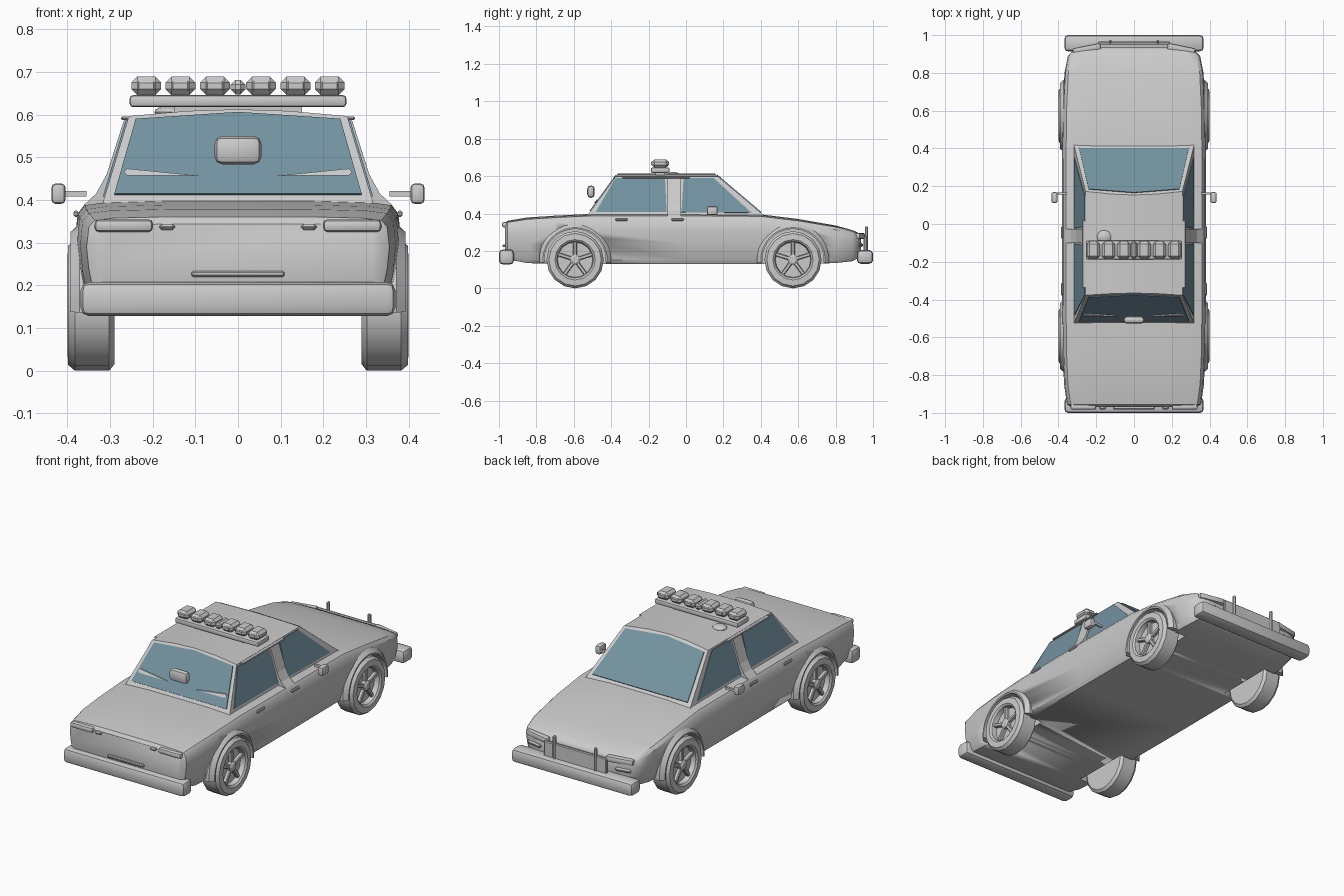
import bpy, bmesh, math
from mathutils import Vector, Matrix

if "Cube" in bpy.data.objects:
    bpy.data.objects.remove(bpy.data.objects["Cube"])

glass = bpy.data.materials.new("glass")
glass.diffuse_color = (0.17, 0.29, 0.35, 1)
glass.use_nodes = True
glass.node_tree.nodes["Principled BSDF"].inputs["Base Color"].default_value = glass.diffuse_color


def finish(name, bm, mat=None, smooth=30):
    bmesh.ops.recalc_face_normals(bm, faces=bm.faces)
    me = bpy.data.meshes.new(name)
    bm.to_mesh(me)
    bm.free()
    ob = bpy.data.objects.new(name, me)
    bpy.context.collection.objects.link(ob)
    if mat:
        me.materials.append(mat)
    if smooth:
        bpy.ops.object.select_all(action='DESELECT')
        ob.select_set(True)
        bpy.context.view_layer.objects.active = ob
        bpy.ops.object.shade_smooth_by_angle(angle=math.radians(smooth))
    return ob


def box(name, c, size, bevel=0.0, seg=1, rot=None):
    bm = bmesh.new()
    bmesh.ops.create_cube(bm, size=1)
    bmesh.ops.scale(bm, vec=size, verts=bm.verts)
    if bevel:
        bmesh.ops.bevel(bm, geom=bm.edges[:], offset=bevel, segments=seg,
                        profile=0.5, affect='EDGES', clamp_overlap=True)
    if rot:
        bmesh.ops.transform(bm, matrix=rot, verts=bm.verts)
    bmesh.ops.translate(bm, vec=c, verts=bm.verts)
    return finish(name, bm, smooth=25 if bevel else 0)


def prism(name, pts, offset, mat=None):
    """Polygon extruded along an offset vector."""
    bm = bmesh.new()
    f = bm.faces.new([bm.verts.new(p) for p in pts])
    r = bmesh.ops.extrude_face_region(bm, geom=[f])
    bmesh.ops.translate(bm, vec=offset, verts=[v for v in r['geom'] if isinstance(v, bmesh.types.BMVert)])
    return finish(name, bm, mat, smooth=0)


def lathe_x(name, profile, y, z, side, segs=16, arc=(0, 2 * math.pi), closed=False):
    """Spin (radius, x) points round an axis along x."""
    bm = bmesh.new()
    full = arc[1] - arc[0] > 6.28
    rows = []
    for i in range(segs if full else segs + 1):
        a = arc[0] + (arc[1] - arc[0]) * i / segs
        rows.append([bm.verts.new((side * x, y + r * math.cos(a), z + r * math.sin(a))) for r, x in profile])
    n = len(profile)
    for i in range(segs):
        a, b = rows[i], rows[(i + 1) % len(rows)]
        for j in range(n if closed else n - 1):
            k = (j + 1) % n
            bm.faces.new((a[j], a[k], b[k], b[j]))
    if closed and not full:
        bm.faces.new(rows[0])
        bm.faces.new(rows[-1])
    bmesh.ops.remove_doubles(bm, verts=bm.verts, dist=1e-5)
    return finish(name, bm)


# Body shell lofted through stations (y, half width, bottom, top)
stations = [(-0.968, 0.335, 0.19, 0.345), (-0.955, 0.355, 0.155, 0.362), (-0.85, 0.37, 0.135, 0.38),
            (-0.7, 0.377, 0.13, 0.39), (-0.5, 0.38, 0.13, 0.40), (0, 0.382, 0.13, 0.40),
            (0.4, 0.38, 0.13, 0.397), (0.6, 0.378, 0.13, 0.372), (0.8, 0.368, 0.135, 0.337),
            (0.89, 0.35, 0.145, 0.312), (0.925, 0.315, 0.165, 0.295), (0.935, 0.26, 0.18, 0.28)]
section = [(0.91, 0), (0.945, 0.08), (0.985, 0.4), (1, 0.65), (0.985, 0.88), (0.945, 0.955), (0.82, 0.98), (0.45, 0.995)]
section += [(-u, v) for u, v in reversed(section)]
bm = bmesh.new()
rings = [[bm.verts.new((u * w, y, zb + v * (zt - zb))) for u, v in section] for y, w, zb, zt in stations]
for a, b in zip(rings, rings[1:]):
    for j in range(len(section)):
        k = (j + 1) % len(section)
        bm.faces.new((a[j], a[k], b[k], b[j]))
bm.faces.new(rings[0])
bm.faces.new(rings[-1])
body = finish("body", bm, smooth=35)

# Wheels, rims, arches and wheel wells
WZ = 0.153
for side, sn in ((1, "right"), (-1, "left")):
    for y, en in ((-0.593, "front"), (0.572, "back")):
        tag = f"{en}_{sn}"
        cut = lathe_x("well_cutter_" + tag, [(0, 0.27), (0.168, 0.27), (0.168, 0.5), (0, 0.5)], y, WZ, side, 24)
        cut.hide_render = True
        m = body.modifiers.new("well", 'BOOLEAN')
        m.operation, m.object, m.solver = 'DIFFERENCE', cut, 'EXACT'
        bpy.context.view_layer.objects.active = body
        bpy.ops.object.modifier_apply(modifier=m.name)
        bpy.data.objects.remove(cut)
        lathe_x("tyre_" + tag, [(0, 0.29), (0.138, 0.29), (0.153, 0.302), (0.153, 0.382), (0.14, 0.398),
                                (0.108, 0.4), (0.098, 0.392), (0.094, 0.365), (0, 0.365)], y, WZ, side, 16)
        lathe_x("hub_" + tag, [(0.028, 0.36), (0.028, 0.385), (0.018, 0.392), (0, 0.392)], y, WZ, side, 10)
        for i in range(5):
            a = math.radians(90 + 72 * i)
            box(f"spoke_{tag}_{i}", (side * 0.373, y + 0.058 * math.cos(a), WZ + 0.058 * math.sin(a)),
                (0.022, 0.08, 0.02), 0.004, rot=Matrix.Rotation(a, 3, 'X'))
        lathe_x("arch_" + tag, [(0.164, 0.34), (0.164, 0.392), (0.172, 0.393), (0.192, 0.372), (0.192, 0.34)],
                y, WZ, side, 20, (math.radians(-5), math.radians(185)), True)


# Cabin: planes of the side, windscreen and back window as functions of z
def sx(z): return 0.315 - 0.3 * (z - 0.4)
def yf(z): return -0.52 + 0.725 * (z - 0.4)
def yb(z): return 0.405 - 1.18 * (z - 0.4)


bm = bmesh.new()
lay = []
for fy in (yf, yb):
    lay.append([bm.verts.new((x, fy(z), z)) for x, z in
                ((-sx(0.37), 0.37), (-sx(0.597), 0.597), (-0.12, 0.609), (0, 0.613),
                 (0.12, 0.609), (sx(0.597), 0.597), (sx(0.37), 0.37))])
for j in range(7):
    k = (j + 1) % 7
    bm.faces.new((lay[0][j], lay[0][k], lay[1][k], lay[1][j]))
bm.faces.new(lay[0])
bm.faces.new(lay[1])
finish("cabin", bm, smooth=20)

# Front and back glass
for name, fy, d, lo in (("front_glass", yf, (0, -0.004, 0.003), 0.412), ("back_glass", yb, (0, 0.003, 0.004), 0.405)):
    out = [(0.29, lo), (0.24, 0.588), (0, 0.604), (-0.24, 0.588), (-0.29, lo)]
    prism(name, [(x, fy(z), z) for x, z in out], d, glass)

# Side glass, pillars, roof edges, handles and mirrors
for s, sn in ((1, "right"), (-1, "left")):
    for name, quad in (("side_glass_front_", [(-0.482, 0.408), (-0.377, 0.588), (-0.112, 0.588), (-0.104, 0.408)]),
                       ("side_glass_back_", [(-0.024, 0.406), (-0.013, 0.59), (0.147, 0.59), (0.35, 0.403)])):
        prism(name + sn, [(s * sx(z), y, z) for y, z in quad], (s * 0.004, 0, 0.001), glass)
    prism("pillar_" + sn, [(s * x, -0.1, z) for x, z in ((0.29, 0.385), (0.362, 0.388), (0.333, 0.415),
                          (0.308, 0.46), (0.265, 0.595), (0.24, 0.595))], (0, 0.074, 0))
    box("roof_edge_" + sn, (s * 0.262, -0.16, 0.592), (0.024, 0.36, 0.008), 0.003)
    for y in (-0.345, -0.045):
        box(f"door_handle_{sn}", (s * 0.38, y, 0.368), (0.012, 0.066, 0.015), 0.004)
    box("mirror_stalk_" + sn, (s * 0.388, 0.162, 0.415), (0.065, 0.012, 0.013))
    box("mirror_" + sn, (s * 0.421, 0.14, 0.415), (0.033, 0.058, 0.048), 0.01, 2)
    # Lamps at both ends
    box("front_lamp_" + sn, (s * 0.268, -0.968, 0.34), (0.136, 0.03, 0.029), 0.01, 2)
    box("front_small_lamp_" + sn, (s * 0.166, -0.97, 0.337), (0.036, 0.024, 0.015), 0.006)
    back = Matrix.Rotation(-s * 0.2, 3, 'Z')
    box("back_lamp_" + sn, (s * 0.25, 0.927, 0.28), (0.15, 0.035, 0.032), 0.01, 2, back)
    box("back_small_lamp_" + sn, (s * 0.27, 0.925, 0.232), (0.09, 0.03, 0.02), 0.007, 1, back)
    box("push_bar_post_" + sn, (s * 0.125, 0.965, 0.265), (0.016, 0.018, 0.13), 0.005)
    # Wiper on the front glass
    prism("wiper_" + sn, [(s * x, yf(z) - 0.012, z) for x, z in ((0.09, 0.457), (0.26, 0.474), (0.268, 0.466),
                         (0.26, 0.458))], (0, 0.012, 0))

# Bumpers, push bar and trim strip
box("front_bumper", (0, -0.96, 0.168), (0.738, 0.08, 0.08), 0.02, 2)
box("back_bumper", (0, 0.957, 0.168), (0.738, 0.086, 0.074), 0.02, 2)
box("push_bar_plate", (0, 0.958, 0.243), (0.38, 0.016, 0.085), 0.004)
box("trim_strip", (0, -0.97, 0.227), (0.218, 0.024, 0.014), 0.004)

# Floating lamp in front of the glass
box("front_glass_lamp", (0, -0.508, 0.517), (0.11, 0.04, 0.066), 0.018, 2)

# Roof light bar
box("light_bar_base", (0, -0.138, 0.632), (0.508, 0.1, 0.028), 0.008, 2)
box("light_bar_mount", (0, -0.138, 0.613), (0.3, 0.05, 0.02))
for i, x in enumerate((-0.215, -0.135, -0.054, 0.054, 0.135, 0.215)):
    box(f"bar_lamp_{i}", (x, -0.138, 0.668), (0.07, 0.09, 0.043), 0.014, 1)
    box(f"bar_lamp_lens_{i}", (x, -0.138, 0.668), (0.042, 0.096, 0.022), 0.004)
box("bar_centre_lamp", (0, -0.138, 0.665), (0.034, 0.09, 0.034), 0.011, 1)

# Dome on the roof
bm = bmesh.new()
bmesh.ops.create_uvsphere(bm, u_segments=16, v_segments=8, radius=1)
bmesh.ops.scale(bm, vec=(0.038, 0.035, 0.016), verts=bm.verts)
bmesh.ops.translate(bm, vec=(-0.158, -0.068, 0.606), verts=bm.verts)
finish("roof_dome", bm)
